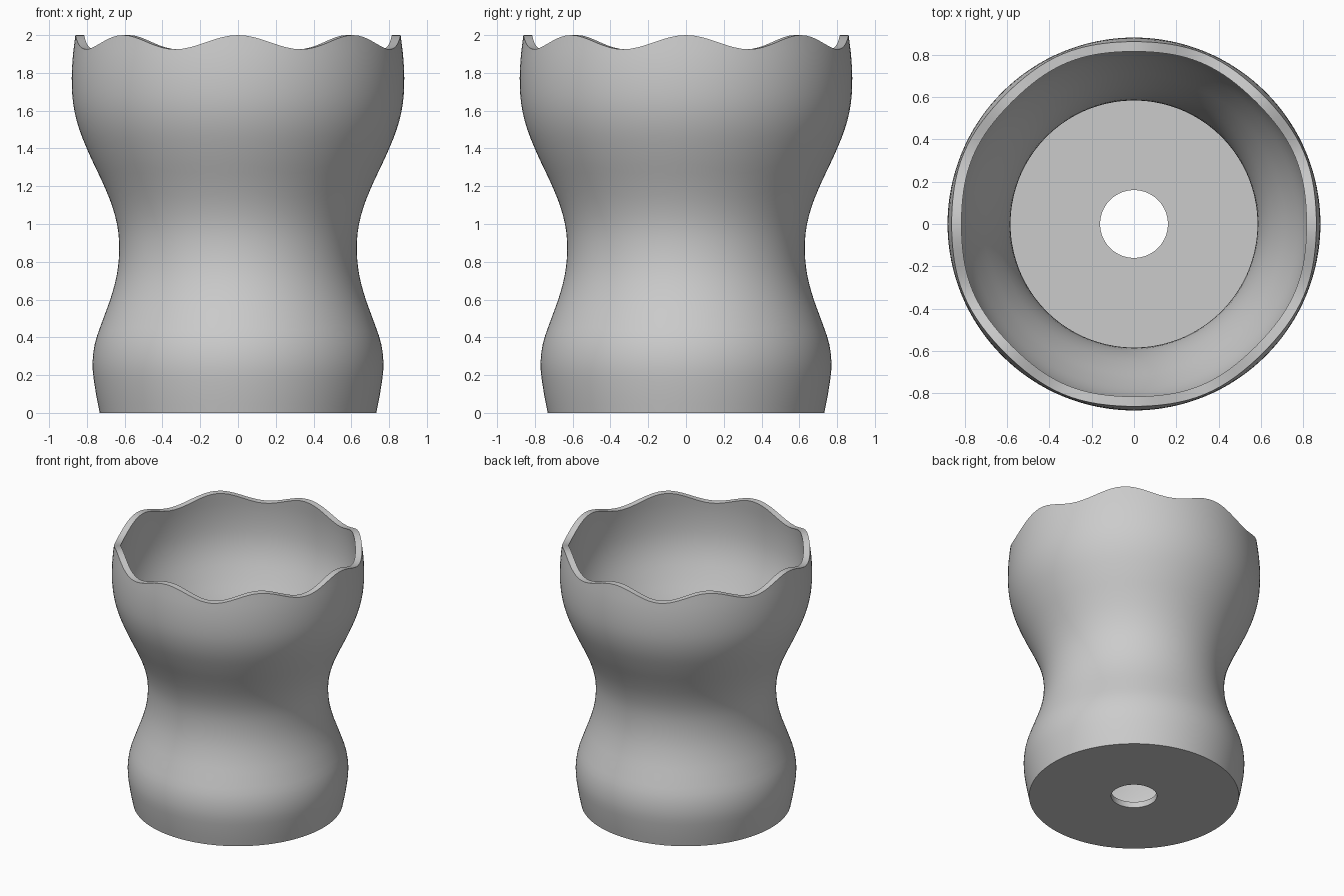
import bpy, bmesh
from math import sin, cos, pi, sqrt

if "Cube" in bpy.data.objects:
    bpy.data.objects.remove(bpy.data.objects["Cube"], do_unlink=True)

SEGMENTS, RINGS = 128, 44
WALL, FLOOR, HOLE = 0.046, 0.045, 0.16
WAVES, WAVE_HEIGHT, TOP = 8, 0.0375, 1.9625

# Outer silhouette as (height, radius)
PROFILE = [(0, 0.732), (0.12, 0.755), (0.25, 0.77), (0.37, 0.757), (0.5, 0.713),
           (0.62, 0.67), (0.74, 0.64), (0.86, 0.629), (0.98, 0.637), (1.1, 0.668),
           (1.22, 0.717), (1.36, 0.783), (1.5, 0.84), (1.62, 0.87), (1.74, 0.88),
           (1.87, 0.876), (2, 0.861)]


def slope(i):
    a, b = PROFILE[max(i - 1, 0)], PROFILE[min(i + 1, len(PROFILE) - 1)]
    return (b[1] - a[1]) / (b[0] - a[0])


def outer_radius(z):
    """Smooth cubic curve through the silhouette points."""
    i = max(k for k in range(len(PROFILE) - 1) if PROFILE[k][0] <= max(z, 0))
    (z0, r0), (z1, r1) = PROFILE[i], PROFILE[i + 1]
    h = z1 - z0
    t = (z - z0) / h
    return ((1 + 2 * t) * (1 - t) ** 2 * r0 + t * (1 - t) ** 2 * h * slope(i)
            + t * t * (3 - 2 * t) * r1 + t * t * (t - 1) * h * slope(i + 1))


def inner_radius(z):
    e = 0.01
    lean = (outer_radius(z) - outer_radius(z - e)) / e
    return outer_radius(z) - WALL * sqrt(1 + lean * lean)


def section(angle):
    """Closed wall section at one angle: hole, base, outside, rim, inside, floor."""
    top = TOP + WAVE_HEIGHT * cos(WAVES * angle)
    outside = [top * k / RINGS for k in range(RINGS + 1)]
    inside = [FLOOR + (top - FLOOR) * k / RINGS for k in range(RINGS, -1, -1)]
    return ([(HOLE, 0)] + [(outer_radius(z), z) for z in outside]
            + [(inner_radius(z), z) for z in inside] + [(HOLE, FLOOR)])


# Pot body with scalloped rim and drain hole
bm = bmesh.new()
columns = []
for s in range(SEGMENTS):
    a = 2 * pi * s / SEGMENTS
    columns.append([bm.verts.new((r * cos(a), r * sin(a), z)) for r, z in section(a)])
for s, col in enumerate(columns):
    nxt = columns[(s + 1) % SEGMENTS]
    for k in range(len(col)):
        j = (k + 1) % len(col)
        bm.faces.new((col[k], nxt[k], nxt[j], col[j]))
bmesh.ops.recalc_face_normals(bm, faces=bm.faces)
mesh = bpy.data.meshes.new("pot")
bm.to_mesh(mesh)
bm.free()
pot = bpy.data.objects.new("pot", mesh)
bpy.context.collection.objects.link(pot)

# Plain grey material
grey = bpy.data.materials.new("light grey")
grey.use_nodes = True
colour = (0.6, 0.6, 0.6, 1)
grey.diffuse_color = colour
grey.node_tree.nodes["Principled BSDF"].inputs["Base Color"].default_value = colour
mesh.materials.append(grey)

# Smooth walls with crisp rim, base and hole edges
bpy.ops.object.select_all(action="DESELECT")
pot.select_set(True)
bpy.context.view_layer.objects.active = pot
bpy.ops.object.shade_smooth_by_angle(angle=pi / 6)
